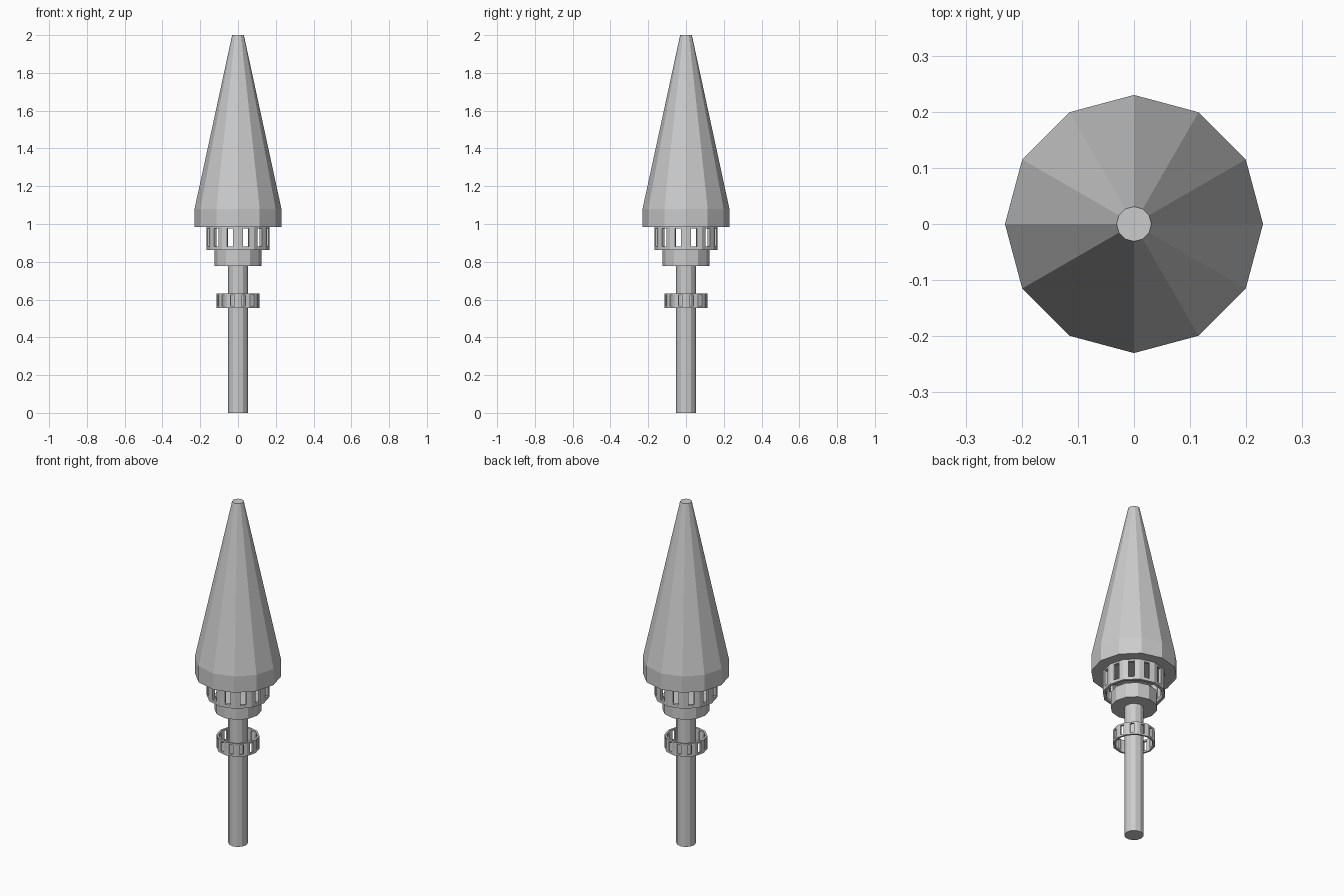
import bpy, bmesh
from math import cos, sin, pi

if "Cube" in bpy.data.objects:
    bpy.data.objects.remove(bpy.data.objects["Cube"])

SIDES = 12


def make_object(name, bm):
    bmesh.ops.recalc_face_normals(bm, faces=bm.faces)
    mesh = bpy.data.meshes.new(name)
    bm.to_mesh(mesh)
    bm.free()
    obj = bpy.data.objects.new(name, mesh)
    bpy.context.collection.objects.link(obj)
    return obj


def corner(i, r, z):
    a = 2 * pi * i / SIDES
    return (r * cos(a), r * sin(a), z)


def lathe(name, profile):
    """Closed faceted solid from (radius, z) points, bottom to top."""
    bm = bmesh.new()
    rings = [[bm.verts.new(corner(i, r, z)) for i in range(SIDES)] for r, z in profile]
    for low, high in zip(rings, rings[1:]):
        for i in range(SIDES):
            j = (i + 1) % SIDES
            bm.faces.new((low[i], low[j], high[j], high[i]))
    bm.faces.new(rings[0][::-1])
    bm.faces.new(rings[-1])
    return make_object(name, bm)


def slotted_ring(name, r, heights, slot, thickness):
    """Thin faceted band with one upright window per facet."""
    bm = bmesh.new()
    columns = []
    for i in range(SIDES):
        for t in (0, 0.5 - slot / 2, 0.5 + slot / 2):
            a, b = corner(i, r, 0), corner(i + 1, r, 0)
            x, y = (a[k] + (b[k] - a[k]) * t for k in (0, 1))
            columns.append([bm.verts.new((x, y, z)) for z in heights])
    for c, left in enumerate(columns):
        right = columns[(c + 1) % len(columns)]
        for row in range(3):
            if c % 3 == 1 and row == 1:
                continue  # window opening
            bm.faces.new((left[row], right[row], right[row + 1], left[row + 1]))
    obj = make_object(name, bm)
    mod = obj.modifiers.new("thickness", "SOLIDIFY")
    mod.thickness = thickness
    mod.offset = -1
    return obj


# Long tapered point with a short straight skirt
lathe("cone_head", [(0.23, 0.985), (0.23, 1.08), (0.031, 2.0)])

# Hollow windowed cage under the head
slotted_ring("upper_cage", 0.168, (0.862, 0.88, 0.975, 0.985), 0.36, 0.016)

# Solid collar and shaft
lathe("collar", [(0.125, 0.778), (0.125, 0.865)])
lathe("shaft", [(0.052, 0.0), (0.052, 0.78)])

# Loose windowed ring around the shaft
slotted_ring("lower_ring", 0.114, (0.556, 0.567, 0.623, 0.632), 0.36, 0.011)
